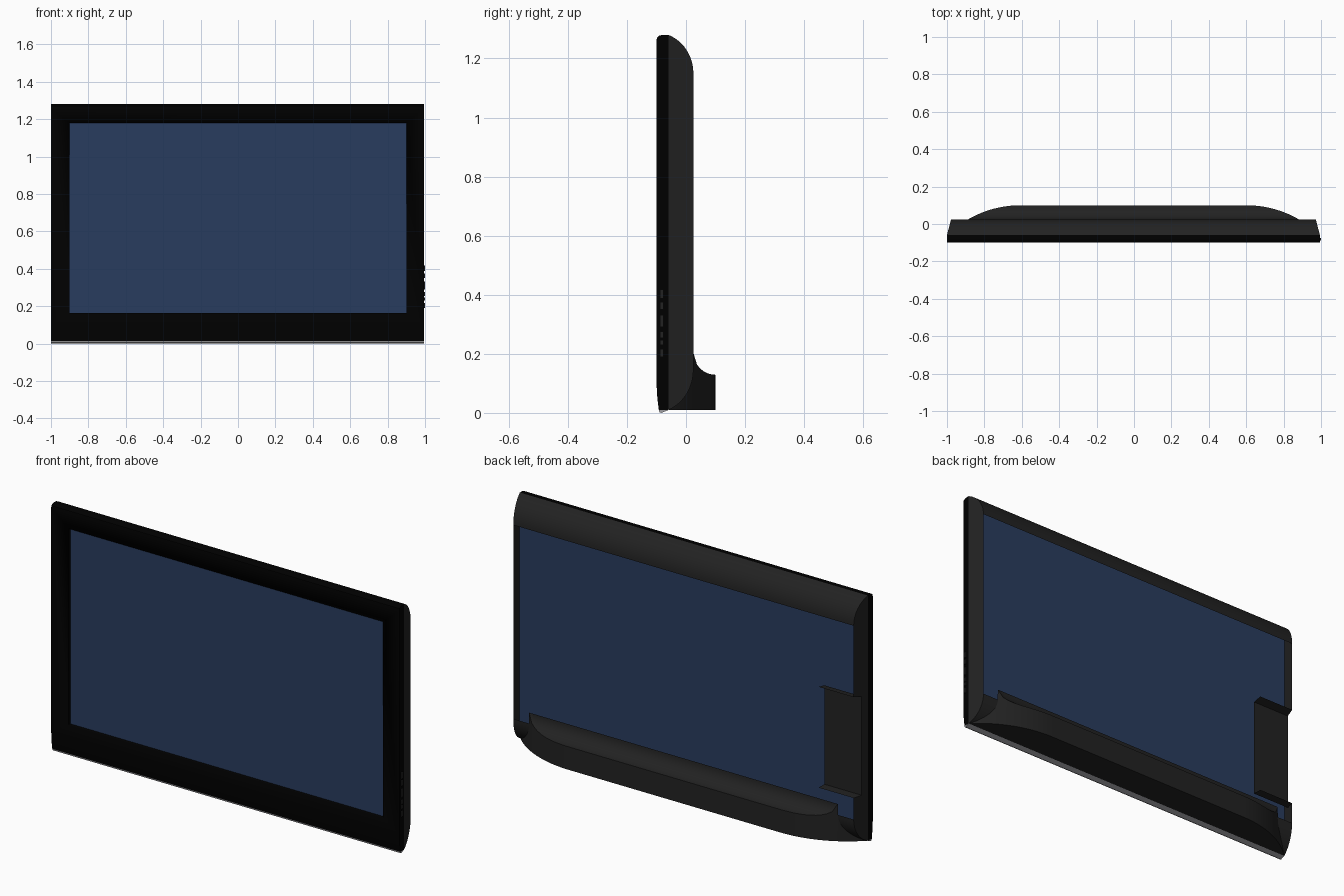
import bpy, bmesh, math

if "Cube" in bpy.data.objects:
    bpy.data.objects.remove(bpy.data.objects["Cube"])

CX, W = -0.003, 0.997           # body centre and half width
YF, YM, YB = -0.10, -0.06, 0.025  # bezel front, seam, shell back


def material(name, rgb):
    m = bpy.data.materials.new(name)
    m.diffuse_color = (*rgb, 1)
    m.use_nodes = True
    m.node_tree.nodes["Principled BSDF"].inputs["Base Color"].default_value = m.diffuse_color
    return m


BLACK = material("bezel_black", (0, 0, 0))
DARK = material("shell_dark", (0.016, 0.016, 0.016))
BLUE = material("screen_blue", (0.022, 0.045, 0.113))
GREY = material("strip_grey", (0.35, 0.35, 0.37))


def make(name, verts, faces, mat):
    me = bpy.data.meshes.new(name)
    me.from_pydata(verts, [], faces)
    bm = bmesh.new()
    bm.from_mesh(me)
    bmesh.ops.remove_doubles(bm, verts=bm.verts, dist=1e-5)
    bmesh.ops.recalc_face_normals(bm, faces=bm.faces)
    bm.to_mesh(me)
    bm.free()
    ob = bpy.data.objects.new(name, me)
    bpy.context.collection.objects.link(ob)
    me.materials.append(mat)
    bpy.ops.object.select_all(action='DESELECT')
    ob.select_set(True)
    bpy.context.view_layer.objects.active = ob
    bpy.ops.object.shade_smooth_by_angle(angle=math.radians(30))
    return ob


def sweep(name, profile, left, right, mat, closed=True):
    """Extrude a (y, z) profile along x between left(y) and right(y)."""
    n = len(profile)
    v = [(left(y), y, z) for y, z in profile] + [(right(y), y, z) for y, z in profile]
    f = [(i, (i + 1) % n, n + (i + 1) % n, n + i) for i in range(n if closed else n - 1)]
    if closed:
        f += [tuple(range(n)), tuple(range(n, 2 * n))]
    return make(name, v, f, mat)


def half(y):
    return W - max(0, y - YM) / (YB - YM) * 0.022


def lside(y):
    return CX - half(y)


def rside(y):
    return CX + half(y)


# Screen, slightly recessed, and the panel seen through the open back
ys, z0, z1, sx = YF + 0.015, 0.163, 1.179, 0.901
make("screen", [(-sx, ys, z0), (sx, ys, z0), (sx, ys, z1), (-sx, ys, z1)], [(0, 1, 2, 3)], BLUE)
yp = YM + 0.003
make("back_panel", [(lside(yp), yp, 0.02), (rside(yp), yp, 0.02),
                    (rside(yp), yp, 1.27), (lside(yp), yp, 1.27)], [(3, 2, 1, 0)], BLUE)

# Front bezel with rounded top and raked chin, pocketed for the screen
cutter = sweep("screen_cutter", [(-0.2, z0), (ys + 0.001, z0), (ys + 0.001, z1), (-0.2, z1)],
               lambda y: -sx, lambda y: sx, BLACK)
cutter.hide_render = True
bezel_profile = [(YM, 0.01), (-0.092, 0.01), (-0.097, 0.05), (YF, 0.10), (YF, 1.262),
                 (-0.098, 1.271), (-0.091, 1.277), (-0.08, 1.28), (YM, 1.28)]
bezel = sweep("bezel", bezel_profile, lside, rside, BLACK)
pocket = bezel.modifiers.new("pocket", 'BOOLEAN')
pocket.operation, pocket.solver, pocket.object = 'DIFFERENCE', 'EXACT', cutter
bpy.ops.object.modifier_move_to_index(modifier="pocket", index=0)
bpy.ops.object.modifier_apply(modifier="pocket")
bpy.data.objects.remove(cutter)

# Chin strip under the bezel
sweep("chin_strip", [(YM, 0.0095), (-0.092, 0.0095), (-0.09, 0.002), (-0.084, 0.0)],
      lside, rside, GREY)

# Rear shell: curved top and bottom sheets
A0 = math.acos(0.045 / 0.13)
angles = [A0 * (1 - i / 12) for i in range(13)]
top = [(-0.105 + 0.13 * math.cos(a), 1.15 + 0.13 * math.sin(a) / math.sin(A0)) for a in angles]
bottom = [(y, 0.01 + (1.28 - z) * 1.05) for y, z in reversed(top)]
sweep("shell_top", top, lside, rside, DARK, closed=False)
sweep("shell_bottom", bottom, lside, rside, DARK, closed=False)

# Side walls, the left one notched for the port recess
notch = [(YB, 0.78), (-0.022, 0.77), (-0.022, 0.258), (YB, 0.258)]
for name, side, cut in (("left_wall", lside, notch), ("right_wall", rside, [])):
    outline = top + cut + bottom
    make(name, [(side(y), y, z) for y, z in outline], [tuple(range(len(outline)))], DARK)
sweep("port_recess", notch, lside, lambda y: -0.777, DARK, closed=False)


# Foot: concave top, straight back, rounded plan
FLAT, R = 0.605, 0.556


def plan(x):
    d = max(0, abs(x) - FLAT)
    return 0.10 - R + math.sqrt(R * R - d * d)


def under(y):
    for (y0, z0), (y1, z1) in zip(bottom, bottom[1:]):
        if y1 <= y <= y0:
            return z0 + (z1 - z0) * (y - y0) / (y1 - y0)
    return 0.01


def fillet(y):
    return 0.203 - 0.074 * math.sqrt(max(0, 1 - ((0.10 - y) / 0.075) ** 2))


XE = FLAT + math.sqrt(R ** 2 - (R - 0.075) ** 2)  # where the plan meets the shell back
inner = [FLAT + (XE - FLAT) * i / 12 for i in range(13)]
outer = [XE + 0.002 + (0.993 - XE - 0.002) * i / 6 for i in range(7)]
posx = inner + outer
xs = [-x for x in reversed(posx)] + posx
N = 10
verts, faces = [], []
for x in xs:
    y1 = plan(x)
    verts += [(x + CX, YM, 0.01), (x + CX, y1, 0.01)]
    for k in range(N + 1):
        if abs(x) <= XE:
            t = math.acos(max(-1, min(1, (0.10 - y1) / 0.075))) * (1 - k / N)
            y = 0.10 - 0.075 * math.cos(t)
            verts.append((x + CX, y, fillet(y)))
        else:
            verts.append((x + CX, y1, under(y1)))
S = N + 3
for i in range(len(xs) - 1):
    for k in range(S - 1):
        a = i * S + k
        faces.append((a, a + 1, a + S + 1, a + S))
make("foot", verts, faces, DARK)

# Control buttons on the right edge
for i, (b0, b1) in enumerate([(0.387, 0.417), (0.35, 0.376), (0.29, 0.332),
                              (0.254, 0.275), (0.23, 0.247), (0.19, 0.217)]):
    sweep(f"button_{i + 1}", [(-0.088, b0), (-0.076, b0), (-0.076, b1), (-0.088, b1)],
          lambda y: 0.985, lambda y: 1.0, DARK)
